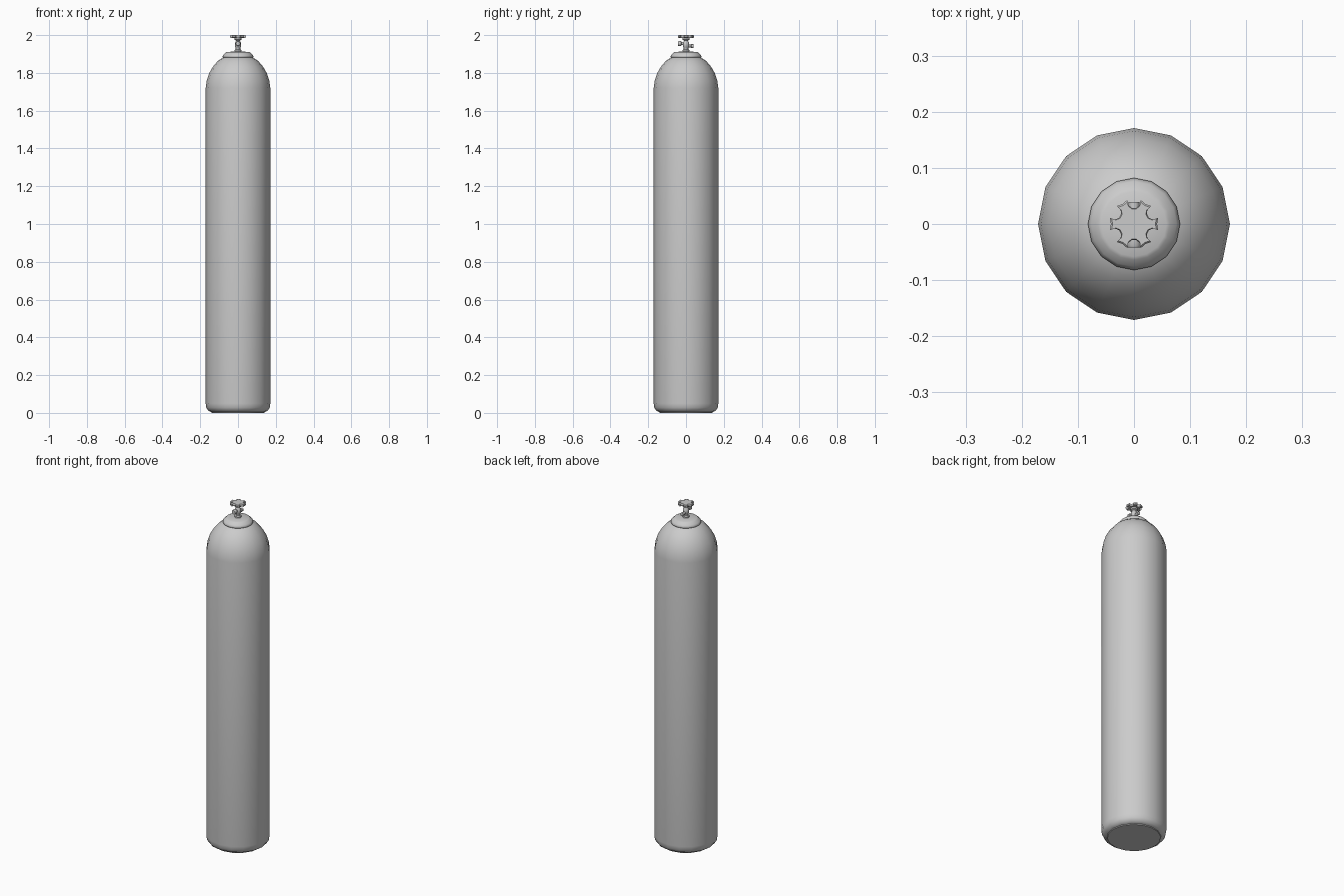
import bpy, bmesh
from math import pi, sin, cos, radians
from mathutils import Matrix

if "Cube" in bpy.data.objects:
    bpy.data.objects.remove(bpy.data.objects["Cube"])


def finish(name, bm, angle):
    bmesh.ops.recalc_face_normals(bm, faces=bm.faces)
    mesh = bpy.data.meshes.new(name)
    bm.to_mesh(mesh)
    bm.free()
    obj = bpy.data.objects.new(name, mesh)
    bpy.context.collection.objects.link(obj)
    bpy.ops.object.select_all(action='DESELECT')
    obj.select_set(True)
    bpy.context.view_layer.objects.active = obj
    bpy.ops.object.shade_smooth_by_angle(angle=radians(angle))
    return obj


def lathe(name, profile, sides, matrix=Matrix(), angle=50):
    """Revolve (radius, height) points around z and cap both ends."""
    bm = bmesh.new()
    rings = [[bm.verts.new((r * cos(2 * pi * i / sides), r * sin(2 * pi * i / sides), z))
              for i in range(sides)] for r, z in profile]
    for a, b in zip(rings, rings[1:]):
        for i in range(sides):
            j = (i + 1) % sides
            bm.faces.new((a[i], a[j], b[j], b[i]))
    bm.faces.new(rings[0])
    bm.faces.new(rings[-1])
    bm.transform(matrix)
    return finish(name, bm, angle)


# Tank body with rounded base and domed shoulder
lathe("tank_body", [(0.142, 0.004), (0.158, 0.012), (0.168, 0.028), (0.171, 0.05),
                    (0.171, 1.72), (0.166, 1.757), (0.153, 1.798), (0.132, 1.834),
                    (0.106, 1.864), (0.075, 1.884), (0.04, 1.892)], 16, angle=60)
lathe("base_plate", [(0.14, 0.0), (0.142, 0.006)], 16)

# Neck collar
lathe("neck_collar", [(0.07, 1.878), (0.08, 1.882), (0.082, 1.889), (0.076, 1.897),
                      (0.064, 1.908), (0.058, 1.911), (0.02, 1.913)], 16, angle=60)

# Valve stem with a swelling at the outlets and a hub under the wheel
lathe("valve_stem", [(0.018, 1.905), (0.018, 1.921), (0.012, 1.925), (0.012, 1.934),
                     (0.016, 1.938), (0.016, 1.962), (0.011, 1.967), (0.011, 1.972),
                     (0.019, 1.976), (0.019, 1.985), (0.009, 1.988), (0.009, 1.994)], 12)

# Side outlets: the larger at the front, the smaller at the back
front = Matrix.Translation((0, 0, 1.955)) @ Matrix.Rotation(pi / 2, 4, 'X')
back = Matrix.Translation((0, 0, 1.942)) @ Matrix.Rotation(-pi / 2, 4, 'X')
lathe("front_outlet", [(0.008, 0.0), (0.008, 0.024), (0.013, 0.026), (0.013, 0.038),
                       (0.011, 0.042)], 12, front)
lathe("back_outlet", [(0.007, 0.0), (0.007, 0.026), (0.010, 0.028), (0.010, 0.039)], 12, back)

# Hand wheel with six lobes and round notches between them
bm = bmesh.new()
outline = []
for k in range(6):
    a = radians(30 + 60 * k)
    for t in (-100, -60, -20, 20, 60, 100):
        b = a + pi - radians(t)
        # notch arc runs counter-clockwise round the wheel
        b = a + pi + radians(t) * -1
        outline.append((0.0405 * cos(a) + 0.0125 * cos(b), 0.0405 * sin(a) + 0.0125 * sin(b)))
    tip = a + radians(30)
    outline.append((0.041 * cos(tip), 0.041 * sin(tip)))
rings = [[bm.verts.new((x * s, y * s, z)) for x, y in outline]
         for s, z in ((0.93, 1.986), (1.0, 1.989), (1.0, 1.997), (0.93, 2.0))]
n = len(outline)
for lo, hi in zip(rings, rings[1:]):
    for i in range(n):
        bm.faces.new((lo[i], lo[(i + 1) % n], hi[(i + 1) % n], hi[i]))
bm.faces.new(rings[0])
bm.faces.new(rings[-1])
finish("hand_wheel", bm, 40)
